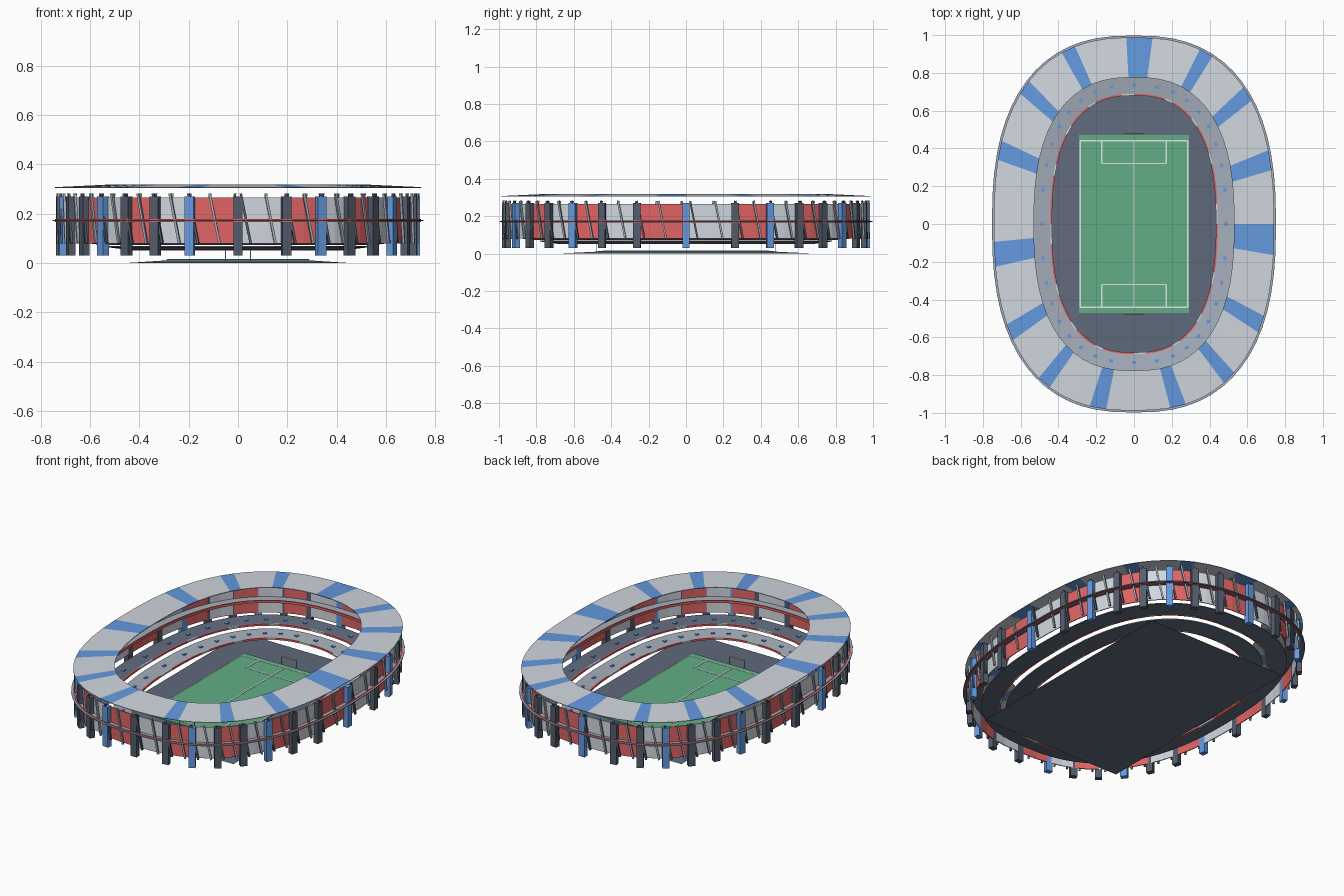
import bpy, bmesh
from math import sin, cos, pi, copysign
from mathutils import Matrix, Vector

cube = bpy.data.objects.get("Cube")
if cube:
    bpy.data.objects.remove(cube)


def material(name, r, g, b):
    rgba = [(c / 255) ** 2.2 for c in (r, g, b)] + [1]
    m = bpy.data.materials.new(name)
    m.use_nodes = True
    m.diffuse_color = rgba
    m.node_tree.nodes["Principled BSDF"].inputs["Base Color"].default_value = rgba
    return m


LIGHT = material("light grey", 208, 214, 222)
TIER = material("tier grey", 163, 172, 185)
SLATE = material("slate", 97, 107, 125)
STEEL = material("column grey", 84, 93, 108)
BLUE = material("blue", 100, 152, 222)
RED = material("red", 224, 100, 100)
GREEN = material("grass green", 98, 172, 132)
WHITE = material("line white", 228, 236, 232)

BAYS = 32
STEP = 2 * pi / BAYS


def oval(t, a, z):
    """Point on the rounded stadium outline with half width a."""
    p = 0.8
    c, s = cos(t), sin(t)
    return Vector((a * copysign(abs(c) ** p, c), (a + 0.246) * copysign(abs(s) ** p, s), z))


def finish(bm, name, mats):
    mesh = bpy.data.meshes.new(name)
    bmesh.ops.recalc_face_normals(bm, faces=bm.faces[:])
    bm.to_mesh(mesh)
    bm.free()
    for m in mats:
        mesh.materials.append(m)
    obj = bpy.data.objects.new(name, mesh)
    bpy.context.collection.objects.link(obj)


def ring(name, profile, mats, rule=lambda seg, side: 0, n=64):
    """Sweep a closed (half width, height) profile round the oval."""
    bm = bmesh.new()
    loops = [[bm.verts.new(oval(2 * pi * i / n, a, z)) for a, z in profile] for i in range(n)]
    k = len(profile)
    for i in range(n):
        for j in range(k):
            here, there = loops[i], loops[(i + 1) % n]
            f = bm.faces.new((here[j], there[j], there[(j + 1) % k], here[(j + 1) % k]))
            f.material_index = rule(i, j)
    finish(bm, name, mats)


def block(a0, a1, z0, z1):
    """Rectangular ring profile."""
    return [(a0, z0), (a0, z1), (a1, z1), (a1, z0)]


def add_box(bm, centre, size, axes=None, mat=0):
    rot = axes if axes else Matrix.Identity(3)
    m = Matrix.Translation(centre) @ rot.to_4x4() @ Matrix.Diagonal((*size, 1))
    verts = bmesh.ops.create_cube(bm, size=1, matrix=m)["verts"]
    for f in {f for v in verts for f in v.link_faces}:
        f.material_index = mat


def frame(t, a, up=Vector((0, 0, 1))):
    """Axes along the outline, outward and up."""
    along = (oval(t + 0.02, a, 0) - oval(t - 0.02, a, 0)).normalized()
    out = along.cross(up).normalized()
    along = up.cross(out)
    return Matrix((along, out, up)).transposed()


# Base: shallow apron sloping from the pitch down to a rectangle
bm = bmesh.new()
low, high = [[bm.verts.new((sx * w, sy * d, z)) for sx, sy in ((-1, -1), (1, -1), (1, 1), (-1, 1))]
             for w, d, z in ((0.46, 0.70, 0), (0.29, 0.47, 0.011))]
bm.faces.new(low)
bm.faces.new(high)
for i in range(4):
    j = (i + 1) % 4
    bm.faces.new((low[i], low[j], high[j], high[i]))
finish(bm, "ground_apron", [SLATE])

# Pitch with painted lines
bm = bmesh.new()
add_box(bm, (0, 0, 0.0125), (0.58, 0.94, 0.005))
finish(bm, "pitch", [GREEN])
bm = bmesh.new()
LINE, LZ = 0.007, 0.0155
for x in (-0.285, 0, 0.285):
    add_box(bm, (x, 0, LZ), (LINE, 0.88, 0.002))
for s in (-1, 1):
    add_box(bm, (0, s * 0.44, LZ), (0.57, LINE, 0.002))
    add_box(bm, (0, s * 0.32, LZ), (0.34, LINE, 0.002))
    for x in (-0.17, 0.17):
        add_box(bm, (x, s * 0.38, LZ), (LINE, 0.12, 0.002))
finish(bm, "pitch_lines", [WHITE])

# Goals
for side, s in (("front", -1), ("back", 1)):
    bm = bmesh.new()
    for x in (-0.05, 0.05):
        add_box(bm, (x, s * 0.48, 0.032), (0.004, 0.004, 0.05))
    add_box(bm, (0, s * 0.48, 0.056), (0.104, 0.006, 0.004))
    finish(bm, side + "_goal", [WHITE])

# Lower and middle tiers, each with a dashed inner rail and blue seat blocks
for name, a0, a1, z0, z1, top in (("lower", 0.44, 0.535, 0.058, 0.07, TIER),
                                  ("middle", 0.565, 0.66, 0.08, 0.092, SLATE)):
    ring(name + "_tier", [(a0, z0 - 0.005), (a0, z0), (a1, z1), (a1, z1 - 0.005)],
         [top, SLATE], lambda i, j: int(j == 3))
    ring(name + "_rail", block(a0 - 0.006, a0 + 0.003, z0 - 0.006, z0 + 0.004),
         [RED, LIGHT], lambda i, j: int(i % 4 == 0))
    bm = bmesh.new()
    mid = (a0 + a1) / 2
    for i in range(36):
        t = 2 * pi * i / 36 + pi / 2
        add_box(bm, oval(t, mid, (z0 + z1) / 2 + 0.002), (0.02, 0.016, 0.006), frame(t, mid))
    finish(bm, name + "_seat_blocks", [BLUE])

# Gallery deck with red bands above and below, and a red inner rail
ring("gallery_deck", block(0.655, 0.752, 0.17, 0.175),
     [TIER, SLATE], lambda i, j: int(j == 3))
for name, z in (("upper_band", 0.175), ("lower_band", 0.167)):
    ring(name, block(0.732, 0.741, z, z + 0.003), [RED])
ring("inner_rail", block(0.65, 0.658, 0.166, 0.18), [RED])

# Facade panels alternating in colour from bay to bay
ring("facade_panels", block(0.708, 0.713, 0.08, 0.265),
     [LIGHT, RED], lambda i, j: i // 2 % 2, n=2 * BAYS)

# Columns, every third one blue
bm = bmesh.new()
for i in range(1, BAYS + 1):
    t = i * STEP
    add_box(bm, oval(t, 0.722, 0.15), (0.038, 0.03, 0.24), frame(t, 0.72), int(i % 3 == 2))
finish(bm, "facade_columns", [STEEL, BLUE])

# Slanted struts, paler in the middle of each bay
bm = bmesh.new()
for i in range(2 * BAYS):
    t = (i + 0.2) * STEP / 2
    along = frame(t, 0.735).col[0]
    foot = oval(t, 0.73, 0.08) + along * 0.02
    head = oval(t, 0.73, 0.282) - along * 0.02
    axis = head - foot
    add_box(bm, (foot + head) / 2, (0.01, 0.01, axis.length),
            frame(t, 0.735, axis.normalized()), i % 2)
finish(bm, "facade_struts", [STEEL, TIER])

# Roof with every fourth segment blue
ring("roof", [(0.53, 0.314), (0.53, 0.318), (0.742, 0.308), (0.742, 0.305)],
     [LIGHT, BLUE], lambda i, j: int(i % 4 == 2), n=59)
